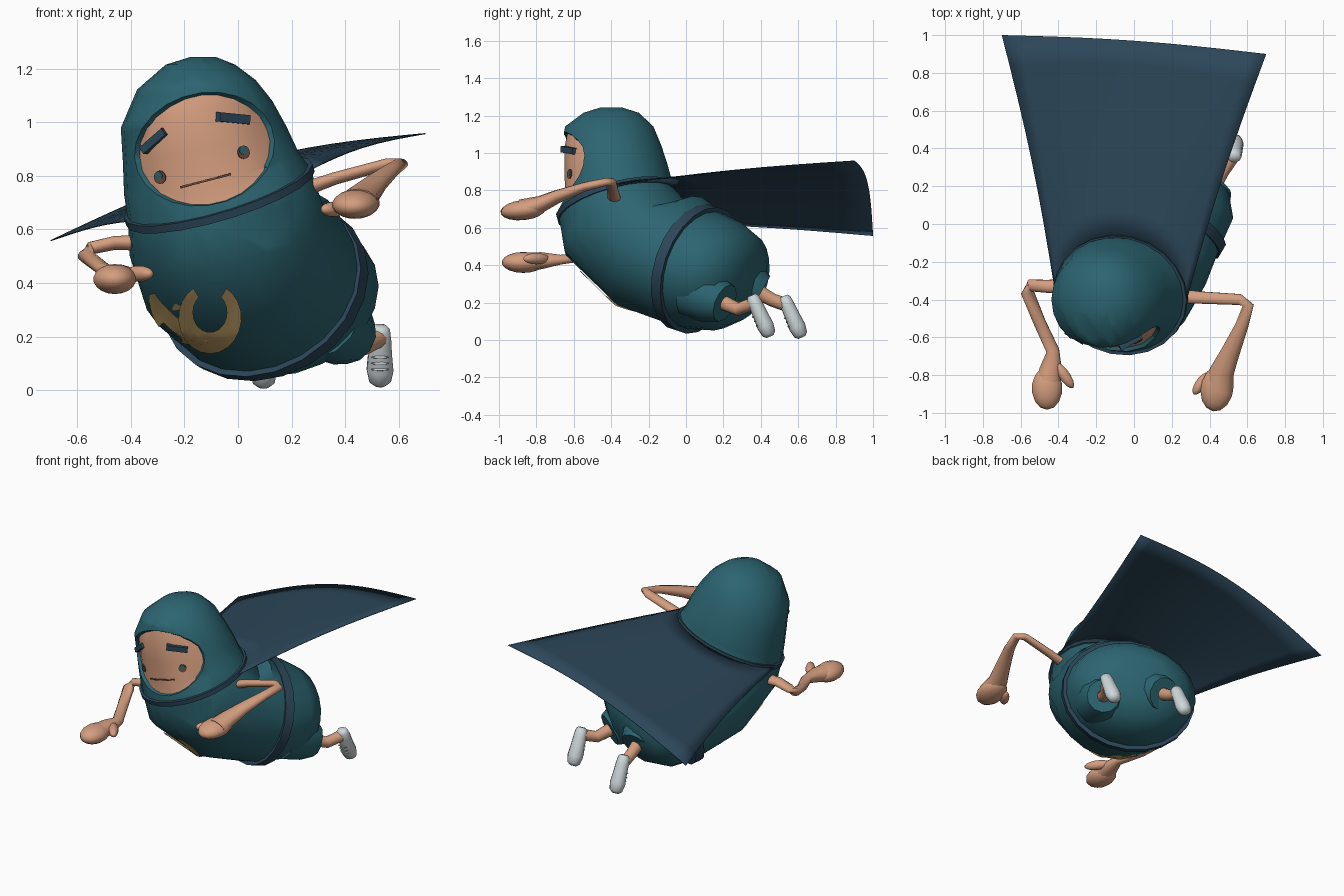
import bpy, bmesh, math
from mathutils import Vector, Matrix
from mathutils.bvhtree import BVHTree

if "Cube" in bpy.data.objects:
    bpy.data.objects.remove(bpy.data.objects["Cube"])


def material(name, rgb):
    m = bpy.data.materials.new(name)
    m.use_nodes = True
    m.diffuse_color = (*rgb, 1)
    m.node_tree.nodes["Principled BSDF"].inputs["Base Color"].default_value = (*rgb, 1)
    return m


TEAL = material("teal cloth", (0.025, 0.13, 0.165))
NAVY = material("navy cloth", (0.025, 0.062, 0.10))
SKIN = material("skin", (0.66, 0.34, 0.21))
WHITE = material("pale shoe", (0.62, 0.68, 0.70))
GOLD = material("gold", (0.72, 0.48, 0.18))
BROWN = material("dark brown", (0.16, 0.07, 0.04))


def finish(name, bm, mat, angle=40, facing=None):
    """Turn a bmesh into a smooth-shaded object; open sheets are turned to a facing direction."""
    bmesh.ops.recalc_face_normals(bm, faces=bm.faces)
    if facing and sum(f.normal.dot(Vector(facing)) for f in bm.faces) < 0:
        bmesh.ops.reverse_faces(bm, faces=bm.faces)
    mesh = bpy.data.meshes.new(name)
    bm.to_mesh(mesh)
    bm.free()
    mesh.materials.append(mat)
    ob = bpy.data.objects.new(name, mesh)
    bpy.context.collection.objects.link(ob)
    bpy.ops.object.select_all(action='DESELECT')
    ob.select_set(True)
    bpy.context.view_layer.objects.active = ob
    bpy.ops.object.shade_smooth_by_angle(angle=math.radians(angle))
    return ob


def frame(n):
    """Side and back axes of a ring whose axis is n."""
    n = Vector(n).normalized()
    u = (Vector((1, 0, 0)) - n * n.x).normalized()
    return n, u, n.cross(u)


def ring(c, n, ru, rv, shift=0, grow=0, sides=22):
    n, u, v = frame(n)
    return [Vector(c) + n * shift + u * (ru + grow) * math.cos(a) + v * (rv + grow) * math.sin(a)
            for a in (2 * math.pi * i / sides for i in range(sides))]


def skin_rows(rows, around=True, along=False, caps=False):
    bm = bmesh.new()
    vs = [[bm.verts.new(p) for p in r] for r in rows]
    w = len(vs[0])
    for i in range(len(vs) - (0 if along else 1)):
        a, b = vs[i], vs[(i + 1) % len(vs)]
        for j in range(w if around else w - 1):
            k = (j + 1) % w
            bm.faces.new((a[j], a[k], b[k], b[j]))
    if caps:
        bm.faces.new(vs[0])
        bm.faces.new(vs[-1])
    return bm


def band(name, spec, width, out):
    rows = [ring(*spec, shift=s * width / 2, grow=g)
            for s, g in ((-1, -0.02), (-1, out), (1, out), (1, -0.02))]
    finish(name, skin_rows(rows, along=True), NAVY, 30)


def tube(name, pts, radii, mat, flat=1.0):
    """Round limb whose thickness changes along a path."""
    rows = []
    pts = [Vector(p) for p in pts]
    ref = Vector((0.1, 0.2, 1))
    for i, p in enumerate(pts):
        t = (pts[min(i + 1, len(pts) - 1)] - pts[max(i - 1, 0)]).normalized()
        u = t.cross(ref).normalized()
        v = u.cross(t) * flat
        rows.append([p + (u * math.cos(a) + v * math.sin(a)) * radii[i]
                     for a in (math.pi * k / 6 for k in range(12))])
    finish(name, skin_rows(rows, caps=True), mat, 60)


def blob(name, c, size, mat, tilt=0, yaw=0):
    bm = bmesh.new()
    bmesh.ops.create_uvsphere(bm, u_segments=14, v_segments=9, radius=1)
    bm.transform(Matrix.Translation(c) @ Matrix.Rotation(math.radians(yaw), 4, 'Z')
                 @ Matrix.Rotation(math.radians(tilt), 4, 'X') @ Matrix.Diagonal((*size, 1)))
    finish(name, bm, mat, 60)


# Hooded body: rings down a bending spine (centre, axis, side radius, depth radius)
COLLAR = ((-0.07, -0.375, 0.73), (-0.28, -0.25, 0.92), 0.355, 0.315)
BELT = ((0.10, 0.06, 0.38), (-0.48, -0.83, 0.28), 0.405, 0.33)
SPINE = [
    ((-0.13, -0.40, 1.243), (0, 0, 1), 0.05, 0.06),
    ((-0.14, -0.40, 1.215), (0, 0, 1), 0.13, 0.15),
    ((-0.155, -0.41, 1.14), (-0.08, 0, 1), 0.222, 0.238),
    ((-0.155, -0.40, 1.03), (-0.18, 0, 1), 0.287, 0.272),
    ((-0.125, -0.385, 0.92), (-0.22, -0.06, 1), 0.312, 0.288),
    ((-0.10, -0.37, 0.81), (-0.25, -0.13, 1), 0.335, 0.30),
    COLLAR,
    ((-0.04, -0.31, 0.585), (-0.23, -0.33, 0.9), 0.375, 0.36),
    ((0.02, -0.14, 0.475), (-0.37, -0.68, 0.6), 0.405, 0.37),
    BELT,
    ((0.165, 0.20, 0.345), (-0.43, -0.86, 0.22), 0.40, 0.30),
    ((0.215, 0.30, 0.335), (-0.43, -0.86, 0.2), 0.32, 0.24),
    ((0.23, 0.36, 0.335), (-0.43, -0.86, 0.2), 0.16, 0.13)]
bm = skin_rows([ring(*r) for r in SPINE], caps=True)

# Face opening: slice the hood front along an ellipse, then sink the face into it
turn = Matrix.Rotation(math.radians(-13), 3, 'Y')
planes = []


def in_opening(f):
    c = f.calc_center_median()
    return c.y < -0.45 and c.z > 0.5 and all((c - p).dot(n) < 0 for p, n in planes)


for i in range(24):
    a = 2 * math.pi * i / 24
    p = Vector((-0.125, 0, 0.90)) + turn @ Vector((0.262 * math.cos(a), 0, 0.208 * math.sin(a)))
    n = (turn @ Vector((math.cos(a) / 0.262, 0, math.sin(a) / 0.208))).normalized()
    faces = [f for f in bm.faces if in_opening(f)]
    geom = faces + list({e for f in faces for e in f.edges}) + list({v for f in faces for v in f.verts})
    bmesh.ops.bisect_plane(bm, geom=geom, dist=1e-5, plane_co=p, plane_no=n)
    planes.append((p, n))
bmesh.ops.recalc_face_normals(bm, faces=bm.faces)
faces = [f for f in bm.faces if in_opening(f)]
bmesh.ops.inset_region(bm, faces=faces, thickness=0.005, depth=-0.02)
for f in faces:
    f.material_index = 1
body = finish("hooded_body", bm, TEAL)
body.data.materials.append(SKIN)
surface = BVHTree.FromPolygons([v.co for v in body.data.vertices],
                               [p.vertices for p in body.data.polygons])


def on_front(x, z):
    p, n, _, _ = surface.ray_cast(Vector((x, -2, z)), Vector((0, 1, 0)))
    if p is None:
        p, n, _, _ = surface.find_nearest(Vector((x, -0.5, z)))
    return p, n


# Face details
def bar(name, x, z, size, tilt, mat):
    p, n = on_front(x, z)
    bm = bmesh.new()
    bmesh.ops.create_cube(bm, size=1)
    bm.transform(Matrix.Translation(p) @ Matrix.Rotation(math.atan2(n.x, -n.y), 4, 'Z')
                 @ Matrix.Rotation(math.radians(-tilt), 4, 'Y') @ Matrix.Diagonal((*size, 1)))
    finish(name, bm, mat, 20)


def disc(name, x, z, r, lift, mat):
    p, n = on_front(x, z)
    bm = bmesh.new()
    bmesh.ops.create_cone(bm, cap_ends=True, segments=14, radius1=r, radius2=r, depth=0.006)
    bm.transform(Matrix.Translation(p + n * lift) @ n.to_track_quat('Z', 'Y').to_matrix().to_4x4())
    finish(name, bm, mat, 20)


bar("right_brow", -0.31, 0.93, (0.12, 0.04, 0.03), 37, NAVY)
bar("left_brow", -0.02, 1.015, (0.13, 0.04, 0.034), -5, NAVY)
for i in range(4):
    bar("mouth_piece", -0.19 + 0.046 * i, 0.764 + 0.012 * i, (0.052, 0.012, 0.008), 15, BROWN)
for side, x, z in (("right", -0.29, 0.795), ("left", 0.02, 0.888)):
    disc(side + "_eye", x, z, 0.025, 0.002, BROWN)
    disc(side + "_pupil", x - 0.003, z + 0.006, 0.016, 0.004, TEAL)

# Collar, belt and cape
band("collar", COLLAR, 0.03, 0.012)
band("belt", BELT, 0.06, 0.02)
n, u, v = frame(COLLAR[1])
right_tip, left_tip = Vector((0.70, 0.90, 0.96)), Vector((-0.70, 1.0, 0.56))
rows = []
for i in range(9):
    s = i / 8
    row = []
    for j in range(17):
        t = j / 16
        a = math.pi * t
        start = Vector(COLLAR[0]) + u * 0.365 * math.cos(a) + v * 0.325 * math.sin(a)
        end = right_tip.lerp(left_tip, t) + Vector((0, 0.02, 0.085)) * math.sin(a)
        sway = Vector((-0.02 * math.cos(a), 0, 0.015 - 0.02 * math.sin(a)))
        row.append(start.lerp(end, s) + sway * math.sin(math.pi * s))
    rows.append(row)
cape = finish("cape", skin_rows(rows, around=False), NAVY, 60, facing=(0, 0, 1))
mod = cape.modifiers.new("thickness", 'SOLIDIFY')
mod.thickness = 0.004


# Gold crescents laid on the belly
def crescent(name, cx, cz, r, a0, a1, width, tip, tall, lift):
    rows = []
    for i in range(19):
        t = i / 18
        a = math.radians(a0 + (a1 - a0) * t)
        w = width * (tip + (1 - tip) * math.sin(math.pi * t))
        row = []
        for k in range(4):
            q = r + w * (k / 3 - 0.5)
            p, _ = on_front(cx + q * math.cos(a), cz + q * math.sin(a) * tall)
            row.append(p + Vector((-0.4, -0.8, -0.45)) * lift)
        rows.append(row)
    finish(name, skin_rows(rows, around=False), GOLD, 60, facing=(0, -1, 0))


crescent("belly_crescent_small", -0.10, 0.285, 0.09, 125, 415, 0.07, 0.5, 1.15, 0.012)
crescent("belly_crescent_large", -0.09, 0.42, 0.235, 194, 265, 0.075, 0.3, 1.0, 0.008)

# Arms and hands
tube("left_arm", [(0.22, -0.38, 0.74), (0.36, -0.39, 0.79), (0.56, -0.40, 0.845), (0.605, -0.43, 0.845),
                  (0.57, -0.54, 0.82), (0.51, -0.68, 0.77), (0.465, -0.78, 0.725), (0.45, -0.88, 0.70)],
     [0.04, 0.033, 0.03, 0.03, 0.035, 0.05, 0.065, 0.075], SKIN, 0.7)
tube("right_arm", [(-0.36, -0.33, 0.55), (-0.46, -0.33, 0.55), (-0.55, -0.325, 0.53), (-0.565, -0.36, 0.50),
                   (-0.50, -0.52, 0.45), (-0.43, -0.67, 0.43), (-0.44, -0.77, 0.425), (-0.46, -0.87, 0.415)],
     [0.04, 0.035, 0.033, 0.035, 0.033, 0.035, 0.06, 0.07], SKIN, 0.75)
blob("left_hand", (0.44, -0.87, 0.695), (0.088, 0.125, 0.054), SKIN, 6, -10)
blob("left_thumb", (0.355, -0.845, 0.675), (0.03, 0.07, 0.028), SKIN, 0, -35)
blob("right_hand", (-0.46, -0.87, 0.415), (0.082, 0.115, 0.056), SKIN)
blob("right_thumb", (-0.37, -0.80, 0.435), (0.03, 0.085, 0.03), SKIN, 0, 35)

# Trouser cuffs, legs and shoes
DOWN = Vector((0, 0.41, -0.91))
for side, cuff, knee, ankle in (
        ("left", (0.42, 0.20, 0.20), (0.47, 0.28, 0.165), (0.525, 0.36, 0.195)),
        ("right", (0.09, 0.39, 0.255), (0.09, 0.46, 0.215), (0.09, 0.53, 0.19))):
    cuff, knee, ankle = Vector(cuff), Vector(knee), Vector(ankle)
    step = (knee - cuff).normalized()
    tube(side + "_cuff", [cuff - step * 0.2, cuff - step * 0.08, cuff + step * 0.01],
         [0.155, 0.14, 0.105], TEAL)
    tube(side + "_leg", [cuff - step * 0.03, knee, ankle], [0.042, 0.036, 0.036], SKIN)
    heel = ankle + Vector((0.005, -0.005, 0.035))
    tube(side + "_shoe", [heel + DOWN * d for d in (-0.01, 0.005, 0.05, 0.10, 0.17, 0.215, 0.232)],
         [0.025, 0.038, 0.043, 0.045, 0.051, 0.042, 0.022], WHITE, 0.9)
    # Laces
    for k in range(3):
        blob(side + "_lace", heel + DOWN * (0.10 + 0.025 * k) + Vector((0, -0.037, -0.016)),
             (0.035, 0.006, 0.005), WHITE)
